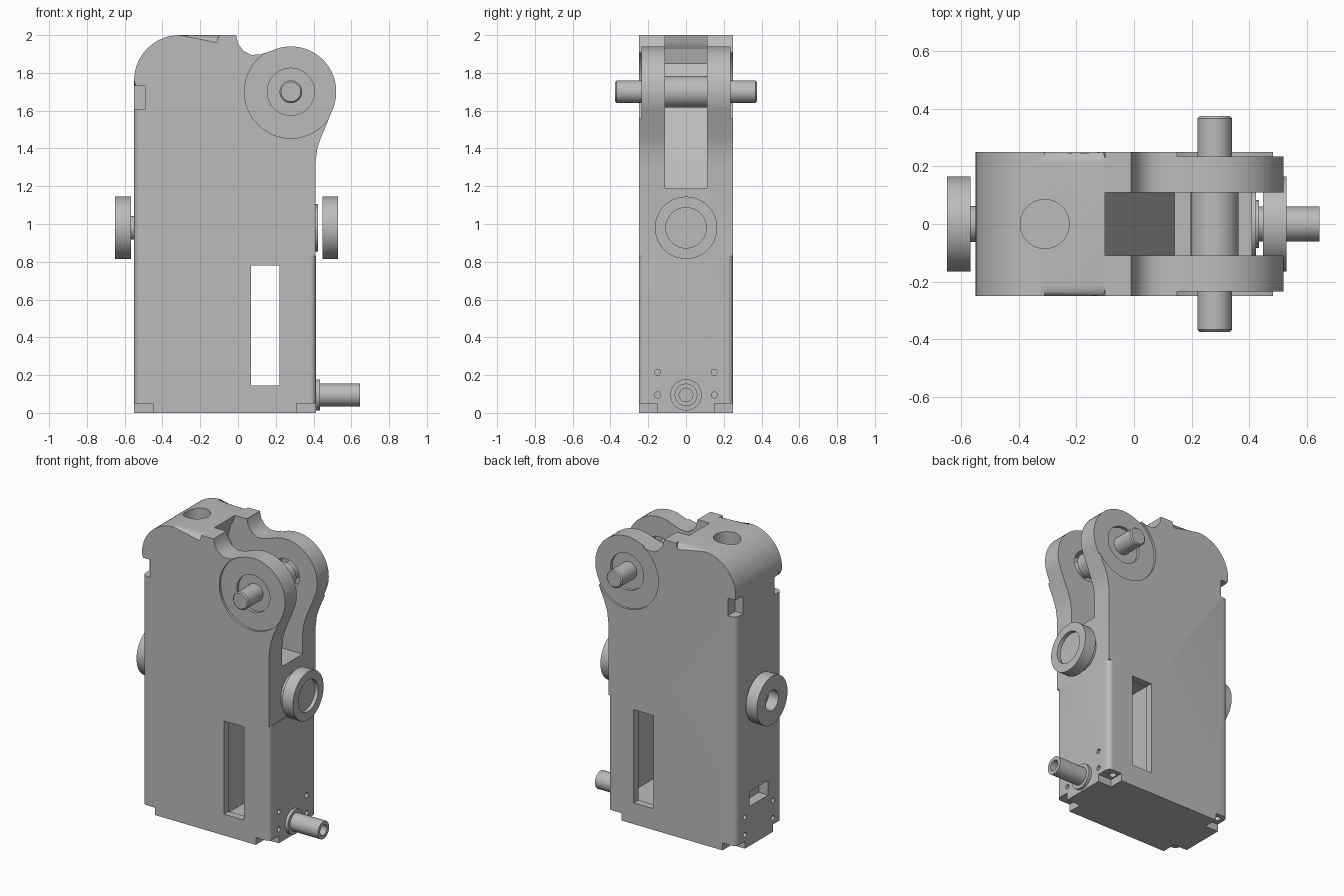
import bpy, bmesh, math
from mathutils import Matrix, Vector

if "Cube" in bpy.data.objects:
    bpy.data.objects.remove(bpy.data.objects["Cube"])

grey = bpy.data.materials.new("plain grey")
grey.use_nodes = True
colour = (0.5, 0.5, 0.5, 1)
grey.diffuse_color = colour
grey.node_tree.nodes["Principled BSDF"].inputs["Base Color"].default_value = colour


def finish(name, bm):
    bmesh.ops.recalc_face_normals(bm, faces=bm.faces[:])
    mesh = bpy.data.meshes.new(name)
    bm.to_mesh(mesh)
    bm.free()
    mesh.materials.append(grey)
    obj = bpy.data.objects.new(name, mesh)
    bpy.context.collection.objects.link(obj)
    return obj


def prism(name, outline, y0, y1, rounded=0, radius=0.04):
    """Extrude an x-z outline along y; round the first few outline edges."""
    bm = bmesh.new()
    ends = [[bm.verts.new((x, y, z)) for x, z in outline] for y in (y0, y1)]
    for ring in ends:
        bm.faces.new(ring)
    n = len(outline)
    for i in range(n):
        j = (i + 1) % n
        bm.faces.new((ends[0][i], ends[0][j], ends[1][j], ends[1][i]))
    if rounded:
        edges = [bm.edges.get((r[i], r[i + 1])) for r in ends for i in range(rounded)]
        bmesh.ops.bevel(bm, geom=edges, offset=radius, segments=5,
                        profile=0.5, affect='EDGES')
    return finish(name, bm)


def box(name, x, y, z):
    return prism(name, [(x[0], z[0]), (x[1], z[0]), (x[1], z[1]), (x[0], z[1])], *y)


def lathe(name, axis, centre, profile):
    """Turn (radius, position) points around an axis through the centre."""
    bm = bmesh.new()
    vs = [bm.verts.new((r, 0, p)) for r, p in profile]
    es = [bm.edges.new(pair) for pair in zip(vs, vs[1:])]
    bmesh.ops.spin(bm, geom=vs + es, cent=(0, 0, 0), axis=(0, 0, 1),
                   angle=math.tau, steps=48, use_merge=True)
    bmesh.ops.remove_doubles(bm, verts=bm.verts[:], dist=1e-5)
    turn = Vector((0, 0, 1)).rotation_difference(Vector(axis)).to_matrix().to_4x4()
    bm.transform(Matrix.Translation(centre) @ turn)
    return finish(name, bm)


def rod(name, axis, centre, r, a, b):
    return lathe(name, axis, centre, [(0, a), (r, a), (r, b), (0, b)])


def arc(cx, cz, r, start, end, steps):
    angles = [math.radians(start + (end - start) * i / steps) for i in range(steps + 1)]
    return [(cx + r * math.cos(t), cz + r * math.sin(t)) for t in angles]


def carve(targets, cutter):
    cutter.hide_render = True
    for obj in targets:
        mod = obj.modifiers.new("cut", 'BOOLEAN')
        mod.operation, mod.solver, mod.object = 'DIFFERENCE', 'EXACT', cutter
        bpy.context.view_layer.objects.active = obj
        bpy.ops.object.modifier_apply(modifier=mod.name)
    bpy.data.objects.remove(cutter)


X, Y, Z = (1, 0, 0), (0, 1, 0), (0, 0, 1)
W = 0.25
PIVOT = (0.28, 0, 1.70)

# Housing with the two ears
seam = [(-0.1, 2), (-0.115, 1.95), (-0.15, 1.9), (-0.2, 1.85), (-0.26, 1.81),
        (-0.33, 1.785), (-0.4, 1.77), (-0.43, 1.74), (-0.43, 1.62)]
neck = [(0.47, 1.53), (0.44, 1.46), (0.42, 1.4), (0.41, 1.32)]
throat = [(0.12, 1.898), (0.07, 1.895), (0.03, 1.915), (0, 1.955), (-0.01, 2)]
outline = [(-0.55, 1.62), (-0.55, 0), (0.37, 0), (0.37, 0.83), (0.41, 0.83)]
outline += neck[::-1] + arc(PIVOT[0], PIVOT[2], 0.24, -25, 115, 28) + throat + seam
housing = prism("housing", outline, -W, W, rounded=1)

# Rounded top cap
crown = [(-0.55, 1.62)] + arc(-0.31, 1.76, 0.24, 180, 90, 14)
cap = prism("top_cap", crown + seam, -W, W, rounded=len(crown))

# Lower end plate with rounded corners
end_plate = prism("end_plate", [(0.413, 0), (0.413, 0.83), (0.37, 0.83), (0.37, 0)],
                  -W, W, rounded=1, radius=0.03)

# Slot between the ears
carve([housing], prism("slot", [(-0.1, 2.1), (-0.1, 2), (-0.13, 1.93), (-0.15, 1.85),
                                (0.08, 1.4), (0.14, 1.19), (0.6, 1.19), (0.6, 2.1)],
                       -0.11, 0.11))

# Ear bores, counterbores and shallow face recesses
carve([housing], rod("bore", Y, PIVOT, 0.105, -0.4, 0.4))
for s in (-1, 1):
    carve([housing], rod("recess", (0, s, 0), PIVOT, 0.246, 0.235, 0.3))
    carve([housing], rod("counterbore", (0, s, 0), PIVOT, 0.125, 0.215, 0.3))

# Side window and the chamber behind it
carve([housing], box("chamber", (0.06, 0.34), (-0.2, 0.2), (0.13, 0.79)))
carve([housing], box("window", (0.07, 0.22), (-0.3, 0.3), (0.145, 0.78)))

# Socket in the cap and small slot in the rear wall
carve([cap, housing], rod("socket", Z, (-0.31, 0, 0), 0.085, 1.6, 2.1))
carve([housing], box("rear_slot", (-0.6, -0.48), (-0.1, 0.1), (0.27, 0.37)))

for s in (-1, 1):
    # Corner notches under the cap
    y = sorted((s * 0.17, s * 0.3))
    carve([cap, housing], box("cap_notch", (-0.6, -0.49), y, (1.61, 1.73)))
    # Foot notches with screw holes
    foot = sorted((s * 0.15, s * 0.3))
    carve([housing], box("foot_notch", (-0.6, -0.45), foot, (-0.1, 0.05)))
    carve([housing, end_plate], box("foot_notch", (0.31, 0.5), foot, (-0.1, 0.05)))
    carve([housing], rod("foot_hole", Z, (-0.5, s * 0.2, 0), 0.022, 0.02, 0.1))
    carve([housing], rod("foot_hole", Z, (0.34, s * 0.2, 0), 0.022, 0.02, 0.1))
    # Screw holes in both ends
    for z in (0.095, 0.215):
        carve([end_plate], rod("screw_hole", X, (0, s * 0.15, z), 0.016, 0.385, 0.5))
        carve([housing], rod("screw_hole", X, (0, s * 0.15, z), 0.016, -0.6, -0.51))

# Pivot pin and its sleeve
lathe("pivot_pin", Y, PIVOT, [(0, -0.375), (0.052, -0.375), (0.06, -0.367),
                              (0.06, 0.367), (0.052, 0.375), (0, 0.375)])
lathe("pivot_sleeve", Y, PIVOT, [(0.06, -0.11), (0.083, -0.11), (0.083, 0.11), (0.06, 0.11)])

# Round knobs on either end
HUB = (0, 0, 0.98)
lathe("rear_knob", (-1, 0, 0), HUB, [(0, 0.54), (0.062, 0.54), (0.062, 0.567), (0.165, 0.567),
                                     (0.165, 0.65), (0.068, 0.65), (0.068, 0.575), (0, 0.575)])
lathe("front_knob", X, HUB, [(0, 0.448), (0.165, 0.448), (0.165, 0.53),
                             (0.107, 0.53), (0.107, 0.505), (0, 0.505)])
rod("knob_seat", X, HUB, 0.125, 0.4, 0.423)

# Tube fitting near the foot
lathe("tube_fitting", X, (0, 0, 0.095), [(0, 0.4), (0.083, 0.4), (0.083, 0.434), (0.06, 0.434),
                                         (0.06, 0.645), (0.036, 0.645), (0.036, 0.5), (0, 0.5)])

# Smooth curved faces, keep hard edges
bpy.ops.object.select_all(action='DESELECT')
for obj in bpy.context.collection.objects:
    if obj.type == 'MESH' and grey.name in obj.data.materials:
        obj.select_set(True)
        bpy.context.view_layer.objects.active = obj
bpy.ops.object.shade_smooth_by_angle(angle=math.radians(30))
